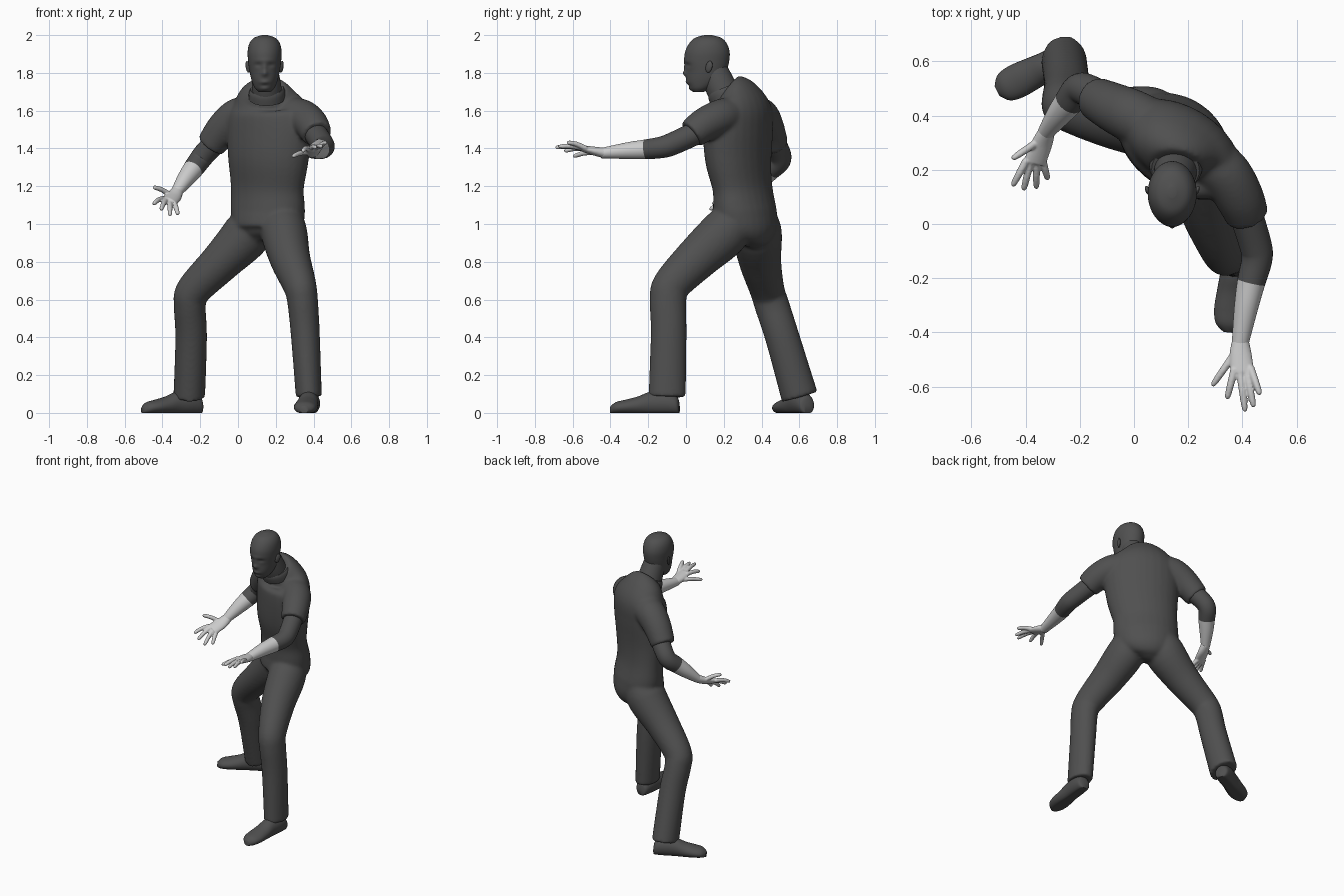
import bpy
import bmesh
import math
from mathutils import Vector

if "Cube" in bpy.data.objects:
    bpy.data.objects.remove(bpy.data.objects["Cube"])


def make_material(name, value):
    mat = bpy.data.materials.new(name)
    mat.use_nodes = True
    colour = (value, value, value, 1)
    mat.diffuse_color = colour
    shader = mat.node_tree.nodes["Principled BSDF"]
    shader.inputs["Base Color"].default_value = colour
    shader.inputs["Roughness"].default_value = 0.7
    return mat


DARK = make_material("dark grey", 0.08)
LIGHT = make_material("light grey", 0.6)
X_AXIS = Vector((1, 0, 0))
Z_AXIS = Vector((0, 0, 1))
SHOULDER_LINE = Vector((0.85, -0.52, 0))


def catmull(p, q, r, s, t):
    return [0.5 * (2 * b + (c - a) * t + (2 * a - 5 * b + 4 * c - d) * t * t
                   + (3 * b - a - 3 * c + d) * t ** 3)
            for a, b, c, d in zip(p, q, r, s)]


def loft(bm, rings, side=X_AXIS, axis=None, sides=28, steps=5, split=None):
    """Skin smooth elliptical rings (x, y, z, half width[, half depth])."""
    rings = [tuple(r) if len(r) == 5 else (*r, r[3]) for r in rings]
    path = []
    last = len(rings) - 1
    for i in range(last):
        ends = rings[max(i - 1, 0)], rings[i], rings[i + 1], rings[min(i + 2, last)]
        path += [catmull(*ends, k / steps) for k in range(steps)]
    path.append(rings[-1])
    points = [Vector(p[:3]) for p in path]
    loops = []
    for i, p in enumerate(path):
        ahead = points[min(i + 1, len(points) - 1)] - points[max(i - 1, 0)]
        tangent = axis or ahead.normalized()
        u = (side - tangent * side.dot(tangent)).normalized()
        v = tangent.cross(u)
        angles = [math.tau * k / sides for k in range(sides)]
        loops.append([bm.verts.new(points[i] + u * p[3] * math.cos(a) + v * p[4] * math.sin(a))
                      for a in angles])
    for i in range(len(loops) - 1):
        for k in range(sides):
            n = (k + 1) % sides
            face = bm.faces.new((loops[i][k], loops[i][n], loops[i + 1][n], loops[i + 1][k]))
            face.material_index = int(split is not None and i >= split * steps)
    bm.faces.new(loops[0][::-1])
    bm.faces.new(loops[-1])


def finish(name, bm, mats, voxel=None, smoothing=4):
    """Turn a bmesh into an object, optionally fusing its pieces."""
    bmesh.ops.recalc_face_normals(bm, faces=bm.faces)
    mesh = bpy.data.meshes.new(name)
    bm.to_mesh(mesh)
    bm.free()
    for mat in mats:
        mesh.materials.append(mat)
    mesh.polygons.foreach_set("use_smooth", [True] * len(mesh.polygons))
    mesh.set_sharp_from_angle(angle=math.radians(50))
    obj = bpy.data.objects.new(name, mesh)
    bpy.context.scene.collection.objects.link(obj)
    if voxel:
        fuse = obj.modifiers.new("fuse", "REMESH")
        fuse.mode = "VOXEL"
        fuse.voxel_size = voxel
        fuse.use_smooth_shade = True
        relax = obj.modifiers.new("relax", "SMOOTH")
        relax.factor = 0.5
        relax.iterations = smoothing


# Shirt and trousers: torso down to the crotch
bm = bmesh.new()
loft(bm, [(.15, .29, .895, .05, .06), (.15, .3, .92, .125, .115),
          (.155, .312, .97, .19, .155), (.158, .312, 1.05, .21, .152),
          (.157, .308, 1.1, .213, .144), (.155, .298, 1.2, .212, .134),
          (.16, .277, 1.35, .234, .15), (.168, .275, 1.5, .248, .156),
          (.168, .277, 1.6, .235, .152), (.16, .256, 1.668, .175, .125),
          (.155, .215, 1.705, .1, .1)], SHOULDER_LINE)
# Short sleeves
loft(bm, [(.255, .25, 1.575, .097), (.335, .187, 1.567, .095), (.388, .1, 1.527, .09),
          (.418, .028, 1.475, .08)])
loft(bm, [(.08, .35, 1.575, .1), (.005, .392, 1.57, .1), (-.072, .428, 1.51, .092),
          (-.145, .465, 1.415, .079)])
# Trouser legs
loft(bm, [(.23, .27, 1.04, .11, .11), (.245, .2, .95, .122, .13),
          (.275, .06, .82, .108, .116), (.325, -.075, .68, .089, .1),
          (.341, -.095, .6, .082, .097), (.356, -.092, .42, .077, .095),
          (.375, -.1, .085, .069, .099)])
loft(bm, [(.08, .36, 1.04, .11, .118), (.05, .375, .95, .13, .133),
          (-.09, .393, .8, .108, .112), (-.235, .43, .65, .092, .092),
          (-.255, .455, .57, .085, .092), (-.248, .51, .4, .084, .091),
          (-.258, .602, .085, .084, .098)])
finish("shirt_and_trousers", bm, [DARK], 0.01, 9)

# Collar band
bm = bmesh.new()
loft(bm, [(.155, .222, 1.67, .1), (.154, .207, 1.7, .096), (.153, .2, 1.716, .088)])
finish("collar", bm, [DARK])

# Arms: dark undersleeve down to the forearm, bare below
ARMS = {
    "left_arm": [(.405, .06, 1.485, .062), (.446, -.07, 1.425, .06),
                 (.453, -.13, 1.406, .057), (.432, -.215, 1.395, .052),
                 (.413, -.31, 1.388, .044), (.39, -.45, 1.375, .03, .027)],
    "right_arm": [(-.08, .44, 1.47, .062), (-.165, .49, 1.385, .06),
                  (-.205, .496, 1.335, .058), (-.24, .45, 1.288, .054),
                  (-.28, .4, 1.235, .045), (-.327, .335, 1.167, .03, .027)],
}
for name, rings in ARMS.items():
    bm = bmesh.new()
    loft(bm, rings, split=3)
    finish(name, bm, [DARK, LIGHT])


def hand(name, palm, side, fingers):
    """Each finger runs from base to tip, arched a little along z."""
    bm = bmesh.new()
    loft(bm, palm, Vector(side), sides=20)
    for base, tip in fingers:
        base, tip = Vector(base), Vector(tip)
        sizes = ((0, .0145, 0), (.5, .0135, .007), (.9, .0112, .002), (1, .005, 0))
        loft(bm, [(*(base.lerp(tip, t) + Z_AXIS * lift), r) for t, r, lift in sizes],
             sides=12, steps=3)
    finish(name, bm, [LIGHT], 0.0045, 3)


# Hands: thumb first, then index to little finger
hand("left_hand",
     [(.393, -.43, 1.376, .031, .028), (.393, -.48, 1.385, .041, .024),
      (.4, -.55, 1.4, .044, .017)], (1, 0, 0),
     [((.37, -.48, 1.38), (.288, -.597, 1.357)), ((.37, -.535, 1.4), (.343, -.645, 1.385)),
      ((.39, -.54, 1.4), (.41, -.692, 1.405)), ((.413, -.54, 1.4), (.442, -.675, 1.41)),
      ((.43, -.53, 1.4), (.465, -.63, 1.432))])
hand("right_hand",
     [(-.32, .345, 1.175, .031, .028), (-.34, .295, 1.145, .041, .024),
      (-.367, .225, 1.12, .044, .017)], (.95, 0, -.3),
     [((-.36, .3, 1.155), (-.45, .24, 1.195)), ((-.397, .235, 1.135), (-.448, .14, 1.105)),
      ((-.382, .23, 1.125), (-.407, .125, 1.075)), ((-.36, .23, 1.115), (-.36, .132, 1.045)),
      ((-.338, .24, 1.11), (-.318, .165, 1.05))])

# Head: stacked rings, with the face pushed in and out
HEAD_X = 0.141
bm = bmesh.new()
loft(bm, [(HEAD_X, *ring) for ring in (
    (.066, 1.698, .03, .025), (.08, 1.72, .052, .06), (.103, 1.76, .069, .1),
    (.109, 1.81, .08, .107), (.11, 1.86, .087, .118), (.113, 1.91, .09, .118),
    (.116, 1.955, .081, .1), (.117, 1.985, .057, .07), (.117, 2, .015, .02))],
    axis=Z_AXIS, sides=72, steps=8)
# offset from the middle, height, width, tallness, push along y
FEATURES = [
    (0, 1.797, .018, .016, -.017), (0, 1.825, .013, .025, -.008),
    (-.034, 1.842, .02, .012, .008), (.034, 1.842, .02, .012, .008),
    (0, 1.866, .05, .011, -.003), (0, 1.751, .026, .009, -.007),
    (0, 1.733, .02, .006, .003), (0, 1.713, .026, .012, -.006),
]
for v in bm.verts:
    if v.co.y < 0.07:
        v.co.y += sum(push * math.exp(-((v.co.x - HEAD_X - x) / w) ** 2 - ((v.co.z - z) / h) ** 2)
                      for x, z, w, h, push in FEATURES)
finish("head", bm, [DARK])

# Neck
bm = bmesh.new()
loft(bm, [(.155, .21, 1.67, .082), (.15, .178, 1.74, .077, .081), (.142, .145, 1.82, .069, .072)])
finish("neck", bm, [DARK])

# Ears
for name, sign in (("left_ear", 1), ("right_ear", -1)):
    bm = bmesh.new()
    bmesh.ops.create_uvsphere(bm, u_segments=16, v_segments=12, radius=1)
    for v in bm.verts:
        x, y, z = v.co
        v.co = (HEAD_X + sign * (.089 + .01 * x + .006 * y + .004 * z),
                .122 + .018 * y + .005 * z, 1.832 + .031 * z)
    finish(name, bm, [DARK])


def shoe(name, heel, toe):
    """Rings run from heel to toe; the sole is flattened on the ground."""
    heel, toe = Vector((*heel, 0)), Vector((*toe, 0))
    along = (toe - heel).normalized()
    shape = ((0, .022, .05), (.04, .044, .09), (.2, .054, .115), (.42, .055, .112),
             (.6, .06, .087), (.78, .063, .07), (.92, .052, .057), (1, .02, .035))
    rings = [(*heel.lerp(toe, t)[:2], h * .45, w, h * .55) for t, w, h in shape]
    bm = bmesh.new()
    loft(bm, rings, along.cross(Z_AXIS), axis=along)
    for v in bm.verts:
        v.co.z = max(v.co.z, 0)
    finish(name, bm, [DARK])


# Shoes
shoe("left_shoe", (.388, -.035), (.35, -.4))
shoe("right_shoe", (-.195, .645), (-.505, .49))
